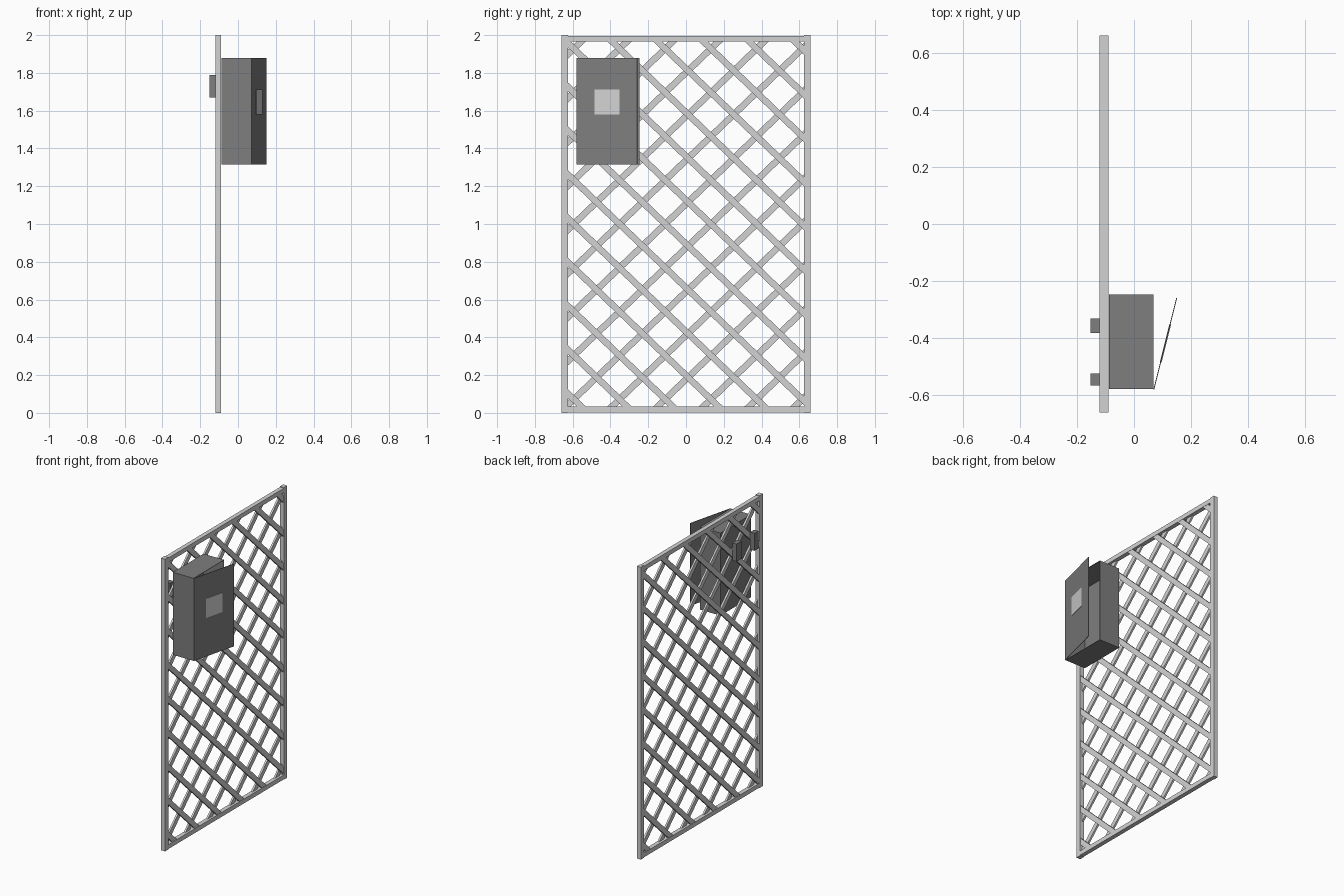
import bpy, bmesh, math
from mathutils import Matrix, Vector

cube = bpy.data.objects.get("Cube")
if cube:
    bpy.data.objects.remove(cube, do_unlink=True)


def material(name, v):
    m = bpy.data.materials.new(name)
    m.use_nodes = True
    m.diffuse_color = (v, v, v, 1)
    m.node_tree.nodes["Principled BSDF"].inputs["Base Color"].default_value = (v, v, v, 1)
    return m


light_grey = material("light grey", 0.65)
dark_grey = material("dark grey", 0.21)


def finish(name, bm, mat):
    mesh = bpy.data.meshes.new(name)
    bmesh.ops.recalc_face_normals(bm, faces=bm.faces)
    bm.to_mesh(mesh)
    bm.free()
    mesh.materials.append(mat)
    ob = bpy.data.objects.new(name, mesh)
    bpy.context.collection.objects.link(ob)
    return ob


def add_box(bm, lo, hi):
    lo, hi = Vector(lo), Vector(hi)
    mat = Matrix.Translation((lo + hi) / 2) @ Matrix.Diagonal((*(hi - lo), 1))
    return bmesh.ops.create_cube(bm, size=1, matrix=mat)


def box(name, lo, hi, mat):
    bm = bmesh.new()
    add_box(bm, lo, hi)
    return finish(name, bm, mat)


# Panel frame
BACK, FRONT, HALF, BAR = -0.12, -0.09, 0.66, 0.035
for name, y in (("front_post", -HALF), ("back_post", HALF - BAR)):
    box(name, (BACK, y, 0), (FRONT, y + BAR, 2), light_grey)
for name, z in (("bottom_rail", 0.003), ("top_rail", 1.965)):
    box(name, (BACK, BAR - HALF, z), (FRONT, HALF - BAR, z + 0.03), light_grey)

# Diagonal lattice: two layers of slats trimmed to the frame opening
STEP_Y, STEP_Z = 0.242, 0.232
EDGE_Y, LOW, HIGH = HALF - BAR, 0.033, 1.965
angle = math.atan2(STEP_Z, STEP_Y)


def lattice(name, sign, x):
    bm = bmesh.new()
    for k in range(-7, 8):
        slat = Matrix.Translation((x, -0.11 + k * STEP_Y, 1.0))
        slat @= Matrix.Rotation(sign * angle, 4, 'X')
        slat @= Matrix.Diagonal((0.0125, 4, 0.034, 1))
        bmesh.ops.create_cube(bm, size=1, matrix=slat)
    for co, no in (((0, EDGE_Y, 0), (0, 1, 0)), ((0, -EDGE_Y, 0), (0, -1, 0)),
                   ((0, 0, HIGH), (0, 0, 1)), ((0, 0, LOW), (0, 0, -1))):
        geom = bm.verts[:] + bm.edges[:] + bm.faces[:]
        cut = bmesh.ops.bisect_plane(bm, geom=geom, plane_co=co, plane_no=no, clear_outer=True)
        edges = [e for e in cut["geom_cut"] if isinstance(e, bmesh.types.BMEdge)]
        bmesh.ops.holes_fill(bm, edges=edges, sides=0)
    finish(name, bm, light_grey)


lattice("falling_slats", -1, -0.098)
lattice("rising_slats", 1, -0.112)

# Cabinet shell, open towards the door
bm = bmesh.new()
add_box(bm, (-0.088, -0.578, 1.315), (0.068, -0.247, 1.88))
opening = max(bm.faces, key=lambda f: f.calc_center_median().x)
bmesh.ops.delete(bm, geom=[opening], context='FACES_ONLY')
shell = finish("cabinet_shell", bm, dark_grey)
thick = shell.modifiers.new("thickness", 'SOLIDIFY')
thick.thickness = 0.003
thick.offset = -1

# Door standing ajar on its hinge, with a window plate
hinge = Matrix.Translation((0.068, -0.578, 0)) @ Matrix.Rotation(-math.atan2(0.08, 0.32), 4, 'Z')
door = box("cabinet_door", (0, 0, 1.315), (0.003, 0.33, 1.88), dark_grey)
window = box("door_window", (-0.001, 0.098, 1.58), (0.005, 0.235, 1.712), light_grey)
for ob in (door, window):
    ob.matrix_world = hinge

# Mounting brackets behind the panel
for name, y0, y1 in (("outer_bracket", -0.565, -0.523), ("inner_bracket", -0.382, -0.33)):
    box(name, (-0.152, y0, 1.67), (BACK, y1, 1.79), dark_grey)
